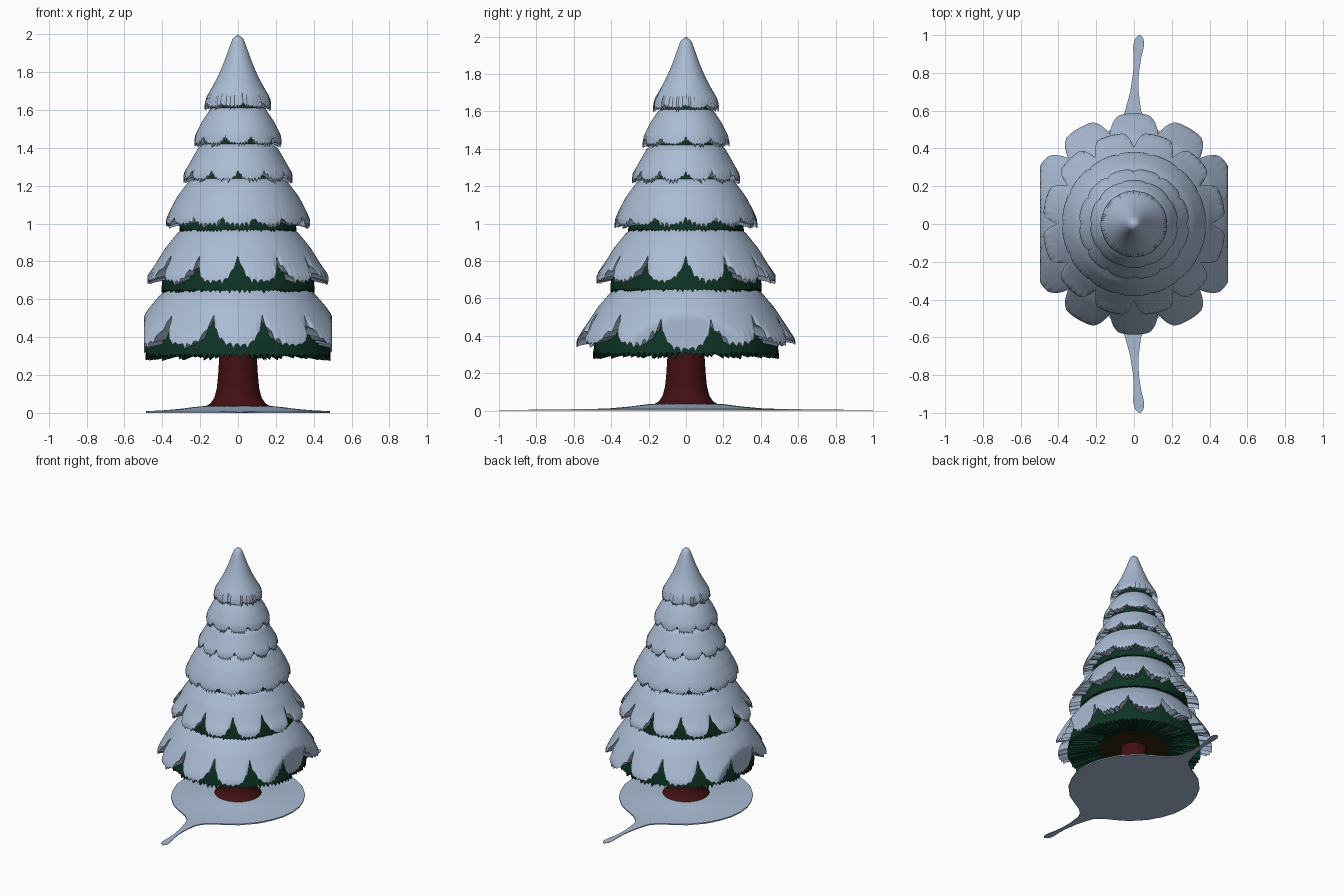
import bpy, bmesh, math, random

if "Cube" in bpy.data.objects:
    bpy.data.objects.remove(bpy.data.objects["Cube"])
random.seed(4)
SEG = 288


def material(name, rgb):
    m = bpy.data.materials.new(name)
    m.diffuse_color = (*rgb, 1)
    m.use_nodes = True
    m.node_tree.nodes["Principled BSDF"].inputs["Base Color"].default_value = m.diffuse_color
    return m


SNOW = material("snow blue white", (0.40, 0.50, 0.65))
GREEN = material("dark pine green", (0.004, 0.035, 0.018))
BARK = material("red brown bark", (0.055, 0.005, 0.006))
UNDER = material("dark olive underside", (0.03, 0.018, 0.005))


def lerp(table, x):
    """Piecewise linear lookup in (x, value) pairs sorted by x."""
    if x <= table[0][0]:
        return table[0][1]
    for (a, va), (b, vb) in zip(table, table[1:]):
        if x <= b:
            return va + (vb - va) * (x - a) / (b - a)
    return table[-1][1]


def mesh_object(name, bm, mat):
    bmesh.ops.remove_doubles(bm, verts=bm.verts, dist=0.0002)
    bmesh.ops.recalc_face_normals(bm, faces=bm.faces)
    me = bpy.data.meshes.new(name)
    bm.to_mesh(me)
    bm.free()
    me.materials.append(mat)
    ob = bpy.data.objects.new(name, me)
    bpy.context.collection.objects.link(ob)
    bpy.ops.object.select_all(action='DESELECT')
    ob.select_set(True)
    bpy.context.view_layer.objects.active = ob
    bpy.ops.object.shade_smooth_by_angle(angle=math.radians(50))
    return ob


def sweep(name, rings, mat, clip=9, caps=False):
    """Skin a list of rings; each ring is a list of (radius, z) around the axis."""
    bm = bmesh.new()
    rows = []
    for ring in rings:
        n = len(ring)
        row = []
        for i, (r, z) in enumerate(ring):
            a = 2 * math.pi * i / n
            x = max(-clip, min(clip, r * math.cos(a)))
            row.append(bm.verts.new((x, r * math.sin(a), z)))
        rows.append(row)
    for p, q in zip(rows, rows[1:]):
        for i in range(len(p)):
            j = (i + 1) % len(p)
            bm.faces.new((p[i], p[j], q[j], q[i]))
    if caps:
        bm.faces.new(rows[0])
        bm.faces.new(rows[-1])
    return mesh_object(name, bm, mat)


def teeth(size):
    """Ragged hem: random hanging tips on every other vertex."""
    return [random.uniform(0.3, 1) * size if i % 3 == 1 else random.uniform(0, 0.3) * size
            for i in range(SEG)]


def green_tier(name, prof, jag, inner, clip):
    t = sorted((z, r) for r, z in prof)
    zb, zt = t[0][0], t[-1][0]
    hang = teeth(jag)
    rings = []
    for k in range(9):
        f = k / 8
        z = zt + (zb + jag * 0.6 - zt) * f
        rings.append([(lerp(t, z), z - hang[i] * f ** 8) for i in range(SEG)])
    rings.append([inner] * SEG)   # underside
    sweep(name, rings, GREEN, clip)
    return t


def snow_tier(name, prof, green, lobes, phase, notch, jag, clip=9):
    t = sorted((z, r) for r, z in prof)
    zb, zt = t[0][0], t[-1][0]
    hang = teeth(jag)
    rise = []
    for i in range(SEG):
        u = ((i / SEG * lobes - phase + 0.5) % 1) * 2 - 1
        a = 2 * math.pi * i / SEG
        low = 0.03 if clip < 1 and abs(math.cos(a)) > 0.95 else 0
        rise.append(notch * abs(u) ** 3.2 - low)
    rings = []
    for k in range(17):
        f = k / 16
        ring = []
        for i in range(SEG):
            z = zt + (zb + jag * 0.7 + rise[i] - zt) * f
            ring.append((lerp(t, z), z - hang[i] * f ** 10))
        rings.append(ring)
    # rim turns under and runs back into the green
    rim = rings[-1]
    rings.append([(r - 0.015, z + 0.008) for r, z in rim])
    rings.append([(lerp(green, z + 0.02) * 0.97, z + 0.025) for r, z in rim])
    sweep(name, rings, SNOW, clip)


# Tiers: snow profile, green profile, lobes, phase, notch height, snow teeth, green teeth
TIERS = [
    ([(0, 2.0), (0.015, 1.995), (0.03, 1.975), (0.05, 1.92), (0.075, 1.85), (0.105, 1.78),
      (0.14, 1.715), (0.17, 1.665), (0.18, 1.605)],
     [(0.05, 1.8), (0.13, 1.66), (0.14, 1.59)], 9, 0.5, 0.015, 0.03, 0.015),
    ([(0.12, 1.625), (0.15, 1.60), (0.19, 1.54), (0.225, 1.47), (0.238, 1.41)],
     [(0.12, 1.58), (0.175, 1.47), (0.18, 1.40)], 10, 0.5, 0.035, 0.03, 0.015),
    ([(0.17, 1.425), (0.21, 1.40), (0.25, 1.33), (0.285, 1.27), (0.297, 1.22)],
     [(0.18, 1.38), (0.23, 1.29), (0.235, 1.22)], 12, 0.5, 0.045, 0.03, 0.015),
    ([(0.21, 1.25), (0.26, 1.225), (0.32, 1.145), (0.36, 1.07), (0.38, 1.025), (0.383, 0.98)],
     [(0.22, 1.20), (0.30, 1.07), (0.31, 0.96)], 14, 0.5, 0.035, 0.035, 0.02),
    ([(0.27, 0.985), (0.32, 0.95), (0.385, 0.87), (0.435, 0.79), (0.48, 0.73), (0.49, 0.68)],
     [(0.28, 0.94), (0.37, 0.83), (0.40, 0.72), (0.405, 0.64)], 12, 0.5, 0.13, 0.035, 0.02),
    ([(0.36, 0.665), (0.41, 0.625), (0.47, 0.555), (0.54, 0.45), (0.58, 0.39), (0.592, 0.345)],
     [(0.38, 0.62), (0.44, 0.52), (0.48, 0.42), (0.50, 0.29)], 12, 0.0, 0.15, 0.035, 0.04),
]
for n, (snow, green, lobes, phase, notch, jag, gjag) in enumerate(TIERS, 1):
    last = n == len(TIERS)
    hem_r, hem_z = green[-1]
    inner = (0.25, 0.34) if last else (hem_r * 0.6, hem_z + 0.03)
    table = green_tier(f"branch_tier_{n}", green, gjag, inner, 0.488 if last else 9)
    snow_tier(f"snow_cap_{n}", snow, table, lobes, phase, notch, jag, 0.497 if last else 9)

# Dark disc closing the bottom tier
sweep("tree_underside", [[(0.26, 0.345)] * 64, [(0.26, 0.338)] * 64], UNDER, caps=True)

# Flared trunk
TRUNK = [(0.18, 0.01), (0.17, 0.035), (0.145, 0.05), (0.125, 0.08), (0.112, 0.13),
         (0.105, 0.2), (0.10, 0.28), (0.095, 0.36)]
sweep("trunk", [[p] * 48 for p in TRUNK], BARK, caps=True)

# Ground snow: round patch with a thin drip running front and back
WIDTH = [(0, .485), (.1, .475), (.2, .44), (.3, .385), (.4, .29), (.45, .21), (.5, .12),
         (.55, .065), (.6, .042), (.7, .022), (.8, .015), (.88, .02), (.94, .029),
         (.98, .024), (1, .004)]
BEND = [(0, 0), (.5, 0), (.6, -.005), (.75, .006), (.9, .02), (1, .03)]
HEIGHT = [(0, .038), (.2, .035), (.3, .022), (.4, .013), (.5, .009), (.75, .006), (1, .003)]
bm = bmesh.new()
ROWS, COLS = 120, 24
top, bottom = [], []
for j in range(ROWS + 1):
    y = -1 + 2 * j / ROWS
    w, c = lerp(WIDTH, abs(y)), lerp(BEND, abs(y))
    xs = [c + w * math.sin(math.pi * (i / COLS - 0.5)) for i in range(COLS + 1)]
    top.append([bm.verts.new((x, y, lerp(HEIGHT, math.hypot(x, y)))) for x in xs])
    bottom.append([bm.verts.new((x, y, 0)) for x in xs])
for j in range(ROWS):
    for g in (top, bottom):
        for i in range(COLS):
            bm.faces.new((g[j][i], g[j][i + 1], g[j + 1][i + 1], g[j + 1][i]))
    for i in (0, COLS):
        bm.faces.new((top[j][i], top[j + 1][i], bottom[j + 1][i], bottom[j][i]))
mesh_object("ground_snow", bm, SNOW)
